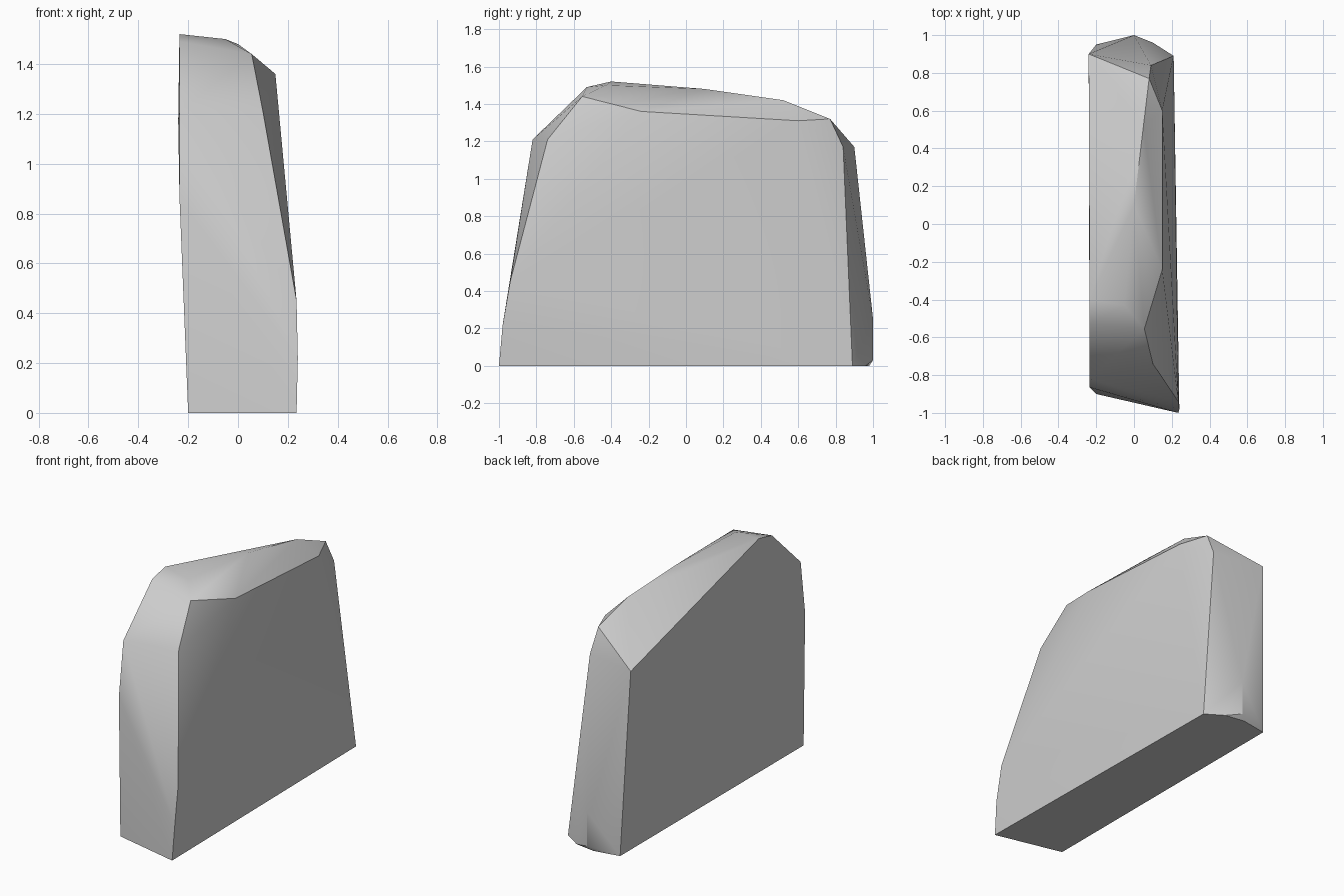
import bpy
import bmesh
import math

# Remove the default cube only
default_cube = bpy.data.objects.get("Cube")
if default_cube:
    bpy.data.objects.remove(default_cube, do_unlink=True)


def make_material(name, colour):
    material = bpy.data.materials.new(name)
    material.use_nodes = True
    material.diffuse_color = colour
    shader = material.node_tree.nodes["Principled BSDF"]
    shader.inputs["Base Color"].default_value = colour
    return material


def make_chiselled_block(name, outlines, material, sharp_angle):
    """Wrap a tight faceted skin around a set of corner outlines."""
    bm = bmesh.new()
    for outline in outlines:
        for corner in outline:
            bm.verts.new(corner)
    result = bmesh.ops.convex_hull(bm, input=bm.verts)
    leftovers = set(result["geom_interior"]) | set(result["geom_unused"])
    loose = [item for item in leftovers if isinstance(item, bmesh.types.BMVert)]
    bmesh.ops.delete(bm, geom=loose, context="VERTS")
    bmesh.ops.recalc_face_normals(bm, faces=bm.faces)

    mesh = bpy.data.meshes.new(name)
    bm.to_mesh(mesh)
    bm.free()
    mesh.materials.append(material)
    block = bpy.data.objects.new(name, mesh)
    bpy.context.collection.objects.link(block)

    bpy.ops.object.select_all(action="DESELECT")
    block.select_set(True)
    bpy.context.view_layer.objects.active = block
    bpy.ops.object.shade_smooth_by_angle(angle=math.radians(sharp_angle))
    return block


# Flat side on the -x side, from the front foot over the top to the back foot
flat_side = [
    (-0.2, -0.9, 0), (-0.235, -0.865, 0.87), (-0.235, -0.82, 1.21),
    (-0.235, -0.53, 1.49), (-0.235, -0.4, 1.52),
    (-0.24, 0.9, 1.17), (-0.2, 0.95, 0),
]

# Crest running along the top
crest = [(-0.05, -0.43, 1.5), (0, 0.1, 1.48), (0.05, 0.52, 1.42)]

# Leaning side on the +x side, with its worn shoulder
leaning_side = [
    (0.235, -1, 0), (0.24, -0.98, 0.22), (0.235, -0.94, 0.45),
    (0.1, -0.74, 1.21), (0.055, -0.555, 1.44),
    (0.15, -0.24, 1.36), (0.15, 0.6, 1.31), (0.08, 0.77, 1.32),
    (0.09, 0.84, 1.17), (0.21, 0.89, 0),
]

# Bulge of the back end
back_end = [(0.1, 0.96, 0), (-0.03, 0.98, 0), (0, 1, 0.03), (0, 1, 0.25)]

stone = make_material("grey stone", (0.6, 0.6, 0.6, 1))
make_chiselled_block(
    "stone_slab", [flat_side, crest, leaning_side, back_end], stone, 30)
